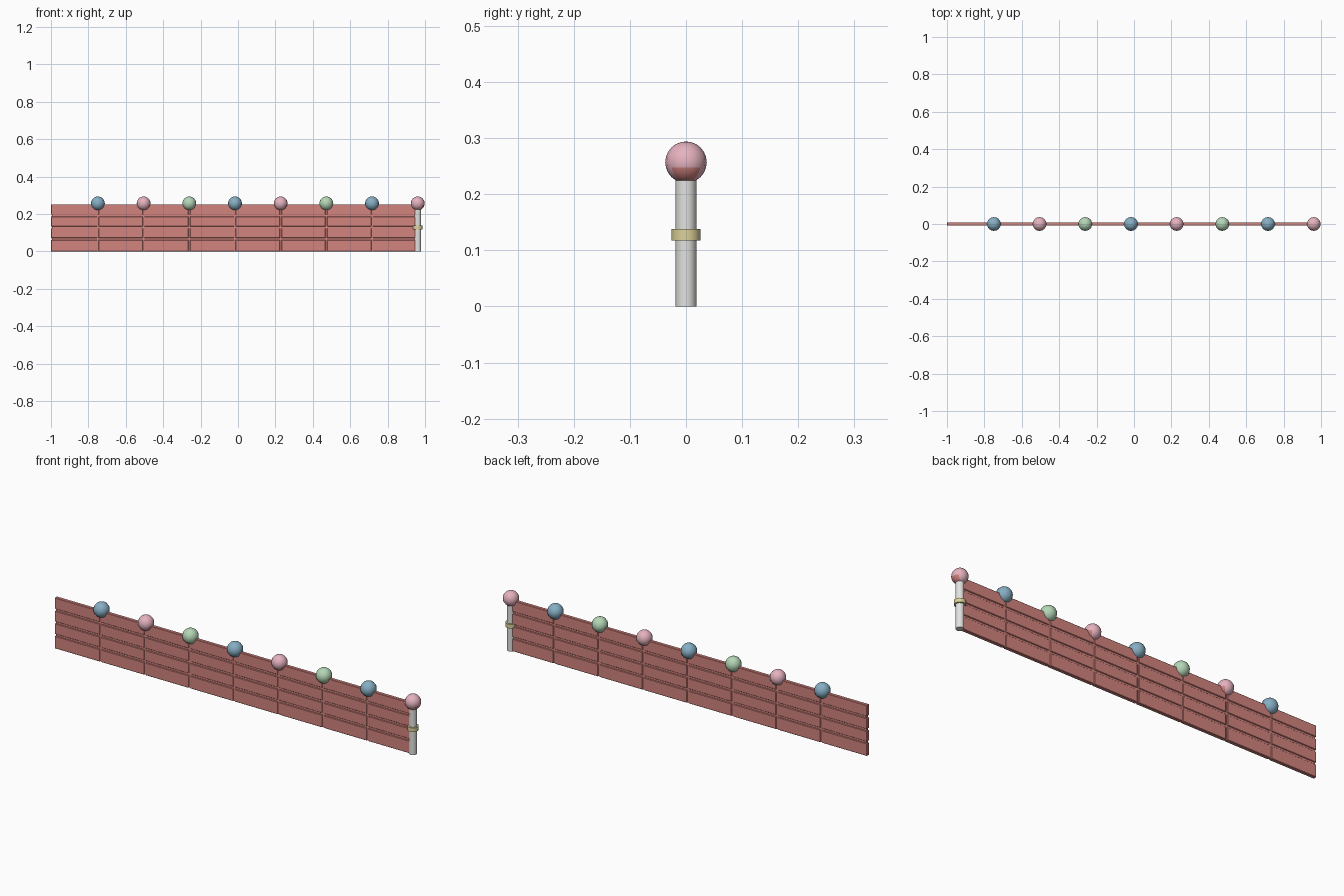
import bpy, bmesh
from mathutils import Matrix

if "Cube" in bpy.data.objects:
    bpy.data.objects.remove(bpy.data.objects["Cube"])


def material(name, r, g, b):
    """Flat colour given as sRGB 0-255, stored as linear."""
    m = bpy.data.materials.new(name)
    m.diffuse_color = [((c / 255 + 0.055) / 1.055) ** 2.4 for c in (r, g, b)] + [1]
    m.use_nodes = True
    m.node_tree.nodes["Principled BSDF"].inputs["Base Color"].default_value = m.diffuse_color
    return m


RED = material("plank red", 210, 131, 126)
GREY = material("post grey", 226, 227, 224)
GOLD = material("band straw", 220, 210, 154)
PINK = material("ball pink", 229, 178, 191)
BLUE = material("ball blue", 134, 174, 195)
GREEN = material("ball green", 180, 214, 182)


def finish(bm, name, mat, smooth=False):
    me = bpy.data.meshes.new(name)
    bm.to_mesh(me)
    bm.free()
    me.materials.append(mat)
    for p in me.polygons:
        p.use_smooth = smooth
    ob = bpy.data.objects.new(name, me)
    bpy.context.collection.objects.link(ob)
    return ob


def box(name, x0, x1, half_y, z0, z1, mat, bevel=0):
    bm = bmesh.new()
    bmesh.ops.create_cube(bm, size=1, matrix=Matrix.Translation(
        ((x0 + x1) / 2, 0, (z0 + z1) / 2)) @ Matrix.Diagonal((x1 - x0, 2 * half_y, z1 - z0, 1)))
    if bevel:
        bmesh.ops.bevel(bm, geom=bm.edges[:], offset=bevel, segments=1, affect='EDGES')
    return finish(bm, name, mat)


def cylinder(name, x, radius, z0, z1, mat):
    bm = bmesh.new()
    bmesh.ops.create_cone(bm, cap_ends=True, segments=16, radius1=radius, radius2=radius,
                          depth=z1 - z0, matrix=Matrix.Translation((x, 0, (z0 + z1) / 2)))
    ob = finish(bm, name, mat, True)
    bpy.context.view_layer.objects.active = ob
    ob.select_set(True)
    bpy.ops.object.shade_smooth_by_angle()
    ob.select_set(False)


COUNT, PITCH, LAST = 8, 0.2443, 0.961
HALF = 0.009
ROWS = [(0, 0.062), (0.072, 0.124), (0.134, 0.187), (0.197, 0.252)]
COLOURS = [BLUE, PINK, GREEN]

# Thin backing seen in the grooves
box("fence_backing", -0.995, LAST, 0.005, 0.001, 0.248, RED)

for i in range(COUNT):
    x = LAST - (COUNT - 1 - i) * PITCH
    left = -1 if i == 0 else x - PITCH + 0.004
    # Four planks per panel
    for j, (z0, z1) in enumerate(ROWS):
        box(f"plank_{i}_{j}", left, x - 0.004, HALF, z0, z1, RED, 0.002)
    # Ball on top of each joint
    bm = bmesh.new()
    bmesh.ops.create_uvsphere(bm, u_segments=16, v_segments=12, radius=0.037,
                              matrix=Matrix.Translation((x, 0, 0.257)))
    ball = finish(bm, f"ball_{i}", COLOURS[i % 3], True)
    # Pink balls have a red patch low on the +x side
    if i % 3 == 1:
        ball.data.materials.append(RED)
        for p in ball.data.polygons:
            if p.center.z < 0.243 and p.center.x - x > abs(p.center.y):
                p.material_index = 1

# End post with its band
cylinder("end_post", LAST, 0.0185, 0, 0.235, GREY)
cylinder("post_band", LAST, 0.026, 0.118, 0.138, GOLD)
